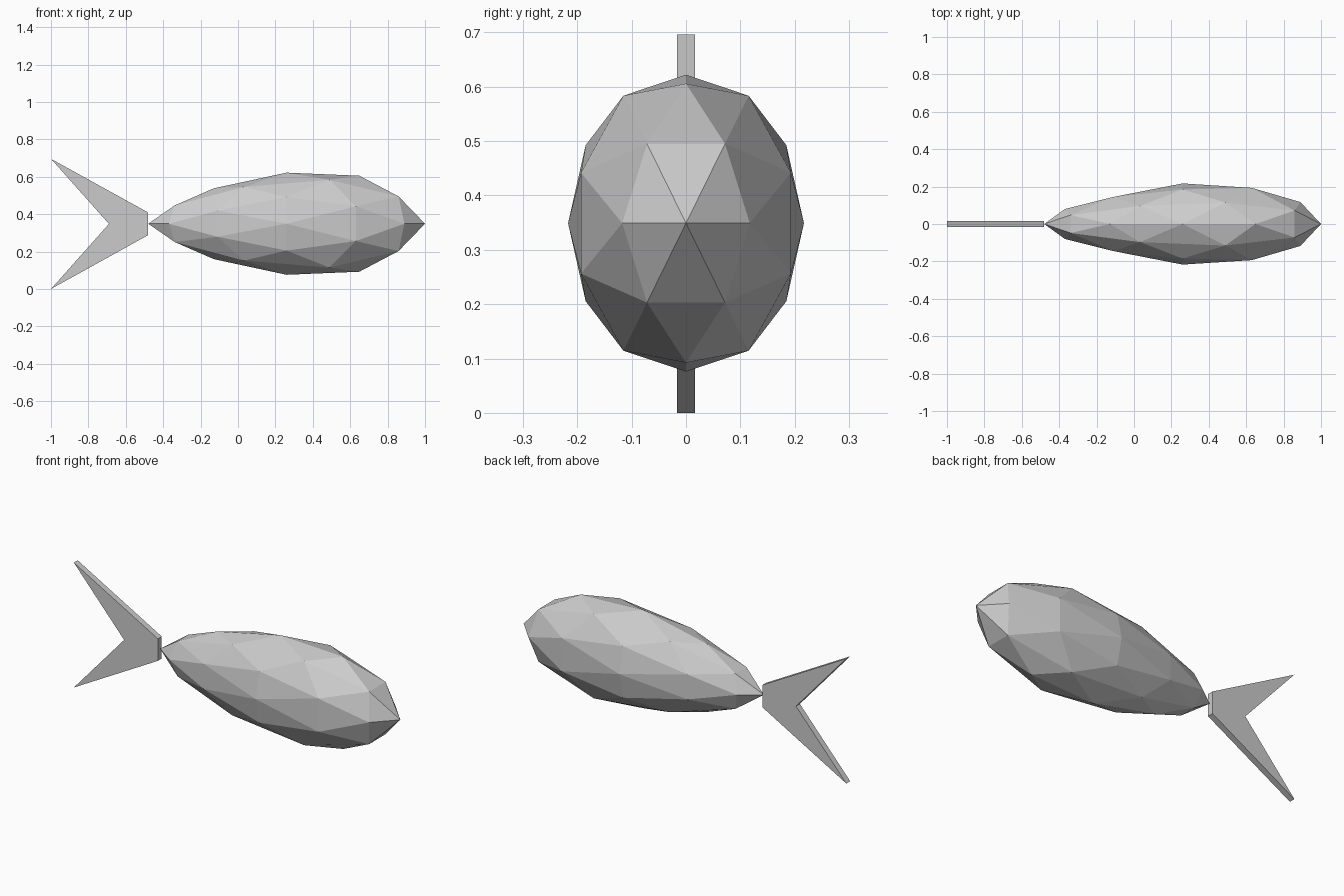
import bpy, bmesh
from itertools import product
from mathutils import Vector

if "Cube" in bpy.data.objects:
    bpy.data.objects.remove(bpy.data.objects["Cube"])


def make_object(name, bm):
    bmesh.ops.recalc_face_normals(bm, faces=bm.faces)
    mesh = bpy.data.meshes.new(name)
    bm.to_mesh(mesh)
    bm.free()
    obj = bpy.data.objects.new(name, mesh)
    bpy.context.collection.objects.link(obj)
    return obj


# Body: 80-face icosphere with an edge midpoint on the nose, tapered to the tail
def girth(x):
    if x < 0:
        return 1 + 0.35 * x
    return min(1 + 0.2 * x, 1.07 - (x - 0.809))


points = set()
for base in ((0.8507, 0.5257, 0), (0.5, 0.809, 0.309), (1, 0, 0)):
    for shift in range(3):
        p = base[shift:] + base[:shift]
        for signs in product((1, -1), repeat=3):
            points.add(tuple(a * s + 0.0 for a, s in zip(p, signs)))

bm = bmesh.new()
for p in sorted(points):
    bm.verts.new(p)
bmesh.ops.convex_hull(bm, input=bm.verts)
for v in bm.verts:
    x, y, z = v.co
    g = girth(x)
    v.co = Vector((0.26 + 0.74 * x, 0.217 * g * y, 0.349 + 0.273 * g * z))
make_object("body", bm)

# Tail fin: forked flat profile, extruded across y
half = 0.017
profile = [(-0.482, 0.41), (-1, 0.696), (-0.69, 0.348), (-1, 0), (-0.482, 0.287)]
bm = bmesh.new()
face = bm.faces.new([bm.verts.new((x, -half, z)) for x, z in profile])
ext = bmesh.ops.extrude_face_region(bm, geom=[face], use_keep_orig=True)
bmesh.ops.translate(bm, vec=(0, 2 * half, 0),
                    verts=[g for g in ext["geom"] if isinstance(g, bmesh.types.BMVert)])
make_object("tail_fin", bm)
